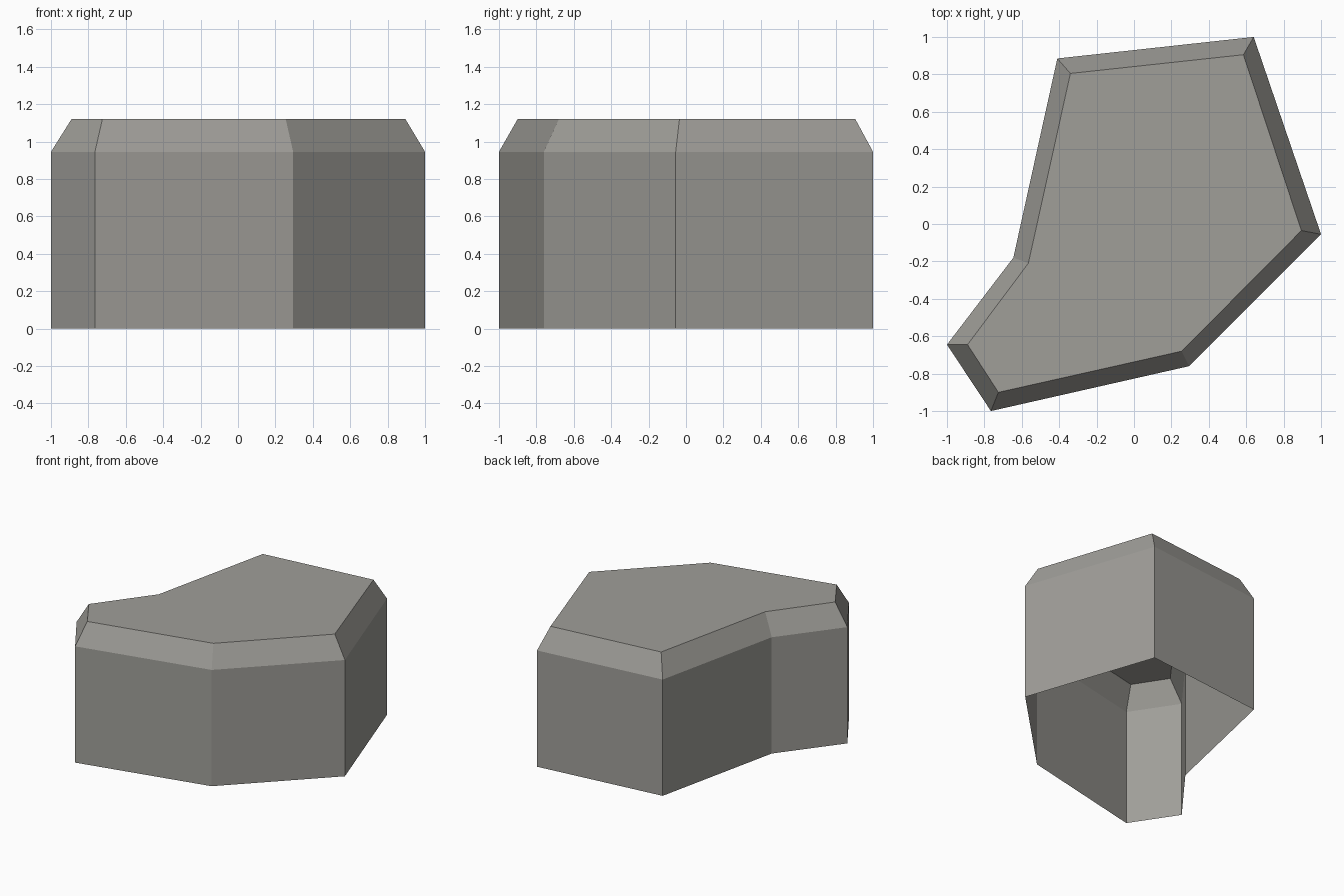
import bpy
import bmesh

cube = bpy.data.objects.get("Cube")
if cube:
    bpy.data.objects.remove(cube, do_unlink=True)

# Stone colour
stone = bpy.data.materials.new("warm grey stone")
stone.use_nodes = True
colour = (0.35, 0.343, 0.318, 1)
stone.diffuse_color = colour
bsdf = next(n for n in stone.node_tree.nodes if n.type == 'BSDF_PRINCIPLED')
bsdf.inputs["Base Color"].default_value = colour

# Outlines, counter-clockwise: wall footprint and the smaller top
WALL = [(0.64, 1.0), (-0.41, 0.885), (-0.645, -0.18), (-1.0, -0.645),
        (-0.765, -1.0), (0.295, -0.76), (1.0, -0.055)]
TOP = [(0.585, 0.905), (-0.34, 0.805), (-0.565, -0.21), (-0.89, -0.645),
       (-0.725, -0.9), (0.255, -0.68), (0.895, -0.035)]
SHOULDER_Z, TOP_Z = 0.945, 1.12

# Hollow rock shell, open underneath: walls, sloped rim, flat top
bm = bmesh.new()
rings = [[bm.verts.new((x, y, z)) for x, y in outline]
         for outline, z in ((WALL, 0), (WALL, SHOULDER_Z), (TOP, TOP_Z))]
for low, high in zip(rings, rings[1:]):
    for i in range(len(low)):
        j = (i + 1) % len(low)
        bm.faces.new((low[i], low[j], high[j], high[i]))
bm.faces.new(rings[-1])
bm.normal_update()

mesh = bpy.data.meshes.new("rock_shell")
bm.to_mesh(mesh)
bm.free()
mesh.materials.append(stone)
rock = bpy.data.objects.new("rock_shell", mesh)
bpy.context.collection.objects.link(rock)
